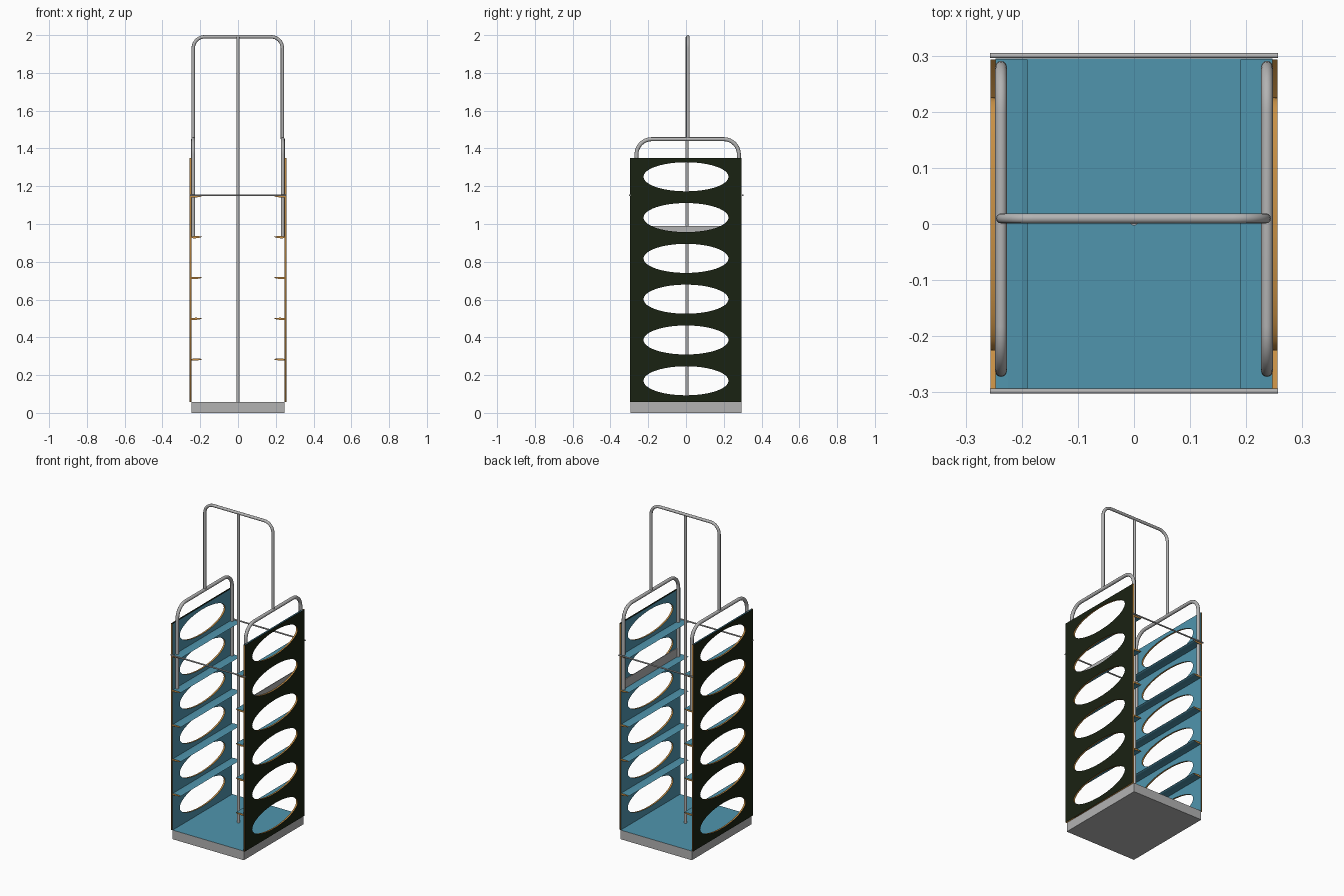
import bpy, bmesh, math
from mathutils import Matrix, Vector

if "Cube" in bpy.data.objects:
    bpy.data.objects.remove(bpy.data.objects["Cube"])


def material(name, rgb):
    m = bpy.data.materials.new(name)
    m.diffuse_color = (*rgb, 1)
    m.use_nodes = True
    m.node_tree.nodes["Principled BSDF"].inputs["Base Color"].default_value = m.diffuse_color
    return m


BLUE = material("blue", (0.08, 0.30, 0.42))
DARK = material("dark_green", (0.010, 0.016, 0.006))
WOOD = material("orange_edge", (0.58, 0.28, 0.06))
GREY = material("grey", (0.45, 0.45, 0.45))


def finish(name, bm, mats, pick=None):
    """Turn a bmesh into an object, choosing a material slot per face."""
    bm.normal_update()
    if pick:
        for f in bm.faces:
            f.material_index = pick(f)
    me = bpy.data.meshes.new(name)
    bm.to_mesh(me)
    bm.free()
    for m in mats:
        me.materials.append(m)
    ob = bpy.data.objects.new(name, me)
    bpy.context.collection.objects.link(ob)
    return ob


def box(name, lo, hi, mats, pick=None):
    bm = bmesh.new()
    lo, hi = Vector(lo), Vector(hi)
    size = hi - lo
    bmesh.ops.create_cube(bm, size=1, matrix=Matrix.Translation((lo + hi) / 2) @ Matrix.Diagonal((*size, 1)))
    return finish(name, bm, mats, pick)


def curve_to_bmesh(cu):
    ob = bpy.data.objects.new("temp", cu)
    bpy.context.collection.objects.link(ob)
    dg = bpy.context.evaluated_depsgraph_get()
    me = bpy.data.meshes.new_from_object(ob.evaluated_get(dg))
    bm = bmesh.new()
    bm.from_mesh(me)
    bpy.data.objects.remove(ob)
    bpy.data.meshes.remove(me)
    bmesh.ops.remove_doubles(bm, verts=bm.verts, dist=1e-5)
    return bm


def add_spline(cu, pts, cyclic):
    sp = cu.splines.new('POLY')
    sp.points.add(len(pts) - 1)
    for p, c in zip(sp.points, pts):
        p.co = (*c, 1)
    sp.use_cyclic_u = cyclic


def tube(name, pts, radius):
    cu = bpy.data.curves.new(name, 'CURVE')
    cu.dimensions = '3D'
    cu.bevel_depth = radius
    cu.bevel_resolution = 4
    cu.use_fill_caps = True
    add_spline(cu, pts, False)
    bm = curve_to_bmesh(cu)
    bmesh.ops.recalc_face_normals(bm, faces=bm.faces)
    for f in bm.faces:
        f.smooth = len(f.verts) == 4
    return finish(name, bm, [GREY])


def hoop(a, b, bottom, top, r):
    """Upside-down U as (along, up) points with rounded corners."""
    pts = [(a, bottom)]
    for cx, start in ((a + r, 180), (b - r, 90)):
        for i in range(9):
            t = math.radians(start - 90 * i / 8)
            pts.append((cx + r * math.cos(t), top - r + r * math.sin(t)))
    return pts + [(b, bottom)]


# Base tray with blue deck
box("base", (-0.247, -0.295, 0), (0.247, 0.295, 0.057), [GREY, BLUE],
    lambda f: int(f.normal.z > 0.5))


# Side panel with six oval cut-outs, open along the top edge
def side_panel(name, s):
    cu = bpy.data.curves.new(name, 'CURVE')
    cu.dimensions = '2D'
    cu.fill_mode = 'BOTH'
    cu.extrude = 0.005
    add_spline(cu, [(-.297, .057, 0), (.293, .057, 0), (.293, 1.35, 0), (-.297, 1.35, 0)], True)
    for k in range(6):
        z = 0.17 + 0.216 * k
        ring = [2 * math.pi * i / 48 for i in range(48)]
        add_spline(cu, [(0.225 * math.cos(t), z + 0.077 * math.sin(t), 0) for t in ring], True)
    bm = curve_to_bmesh(cu)
    bm.transform(Matrix(((0, 0, 1, s * 0.251), (1, 0, 0, 0), (0, 1, 0, 0), (0, 0, 0, 1))))
    bmesh.ops.recalc_face_normals(bm, faces=bm.faces)
    bm.normal_update()
    cap = [f for f in bm.faces if f.calc_center_median().z > 1.349 and abs(f.normal.z) > 0.9]
    bmesh.ops.delete(bm, geom=cap, context='FACES_ONLY')

    def pick(f):
        if abs(f.normal.x) < 0.5:
            return 2
        return 0 if f.calc_center_median().x * s > 0.251 else 1
    finish(name, bm, [DARK, BLUE, WOOD], pick)


# Narrow shelf, thickened near the middle and pointed at the inner lip
def shelf(name, s, z):
    prof = [(.247, .003), (.225, .005), (.20, .004), (.19, .001),
            (.20, -.003), (.225, -.007), (.247, -.006)]
    bm = bmesh.new()
    face = bm.faces.new([bm.verts.new((s * x, -0.295, z + h)) for x, h in prof])
    ext = bmesh.ops.extrude_face_region(bm, geom=[face], use_keep_orig=True)
    moved = [g for g in ext["geom"] if isinstance(g, bmesh.types.BMVert)]
    bmesh.ops.translate(bm, verts=moved, vec=(0, 0.588, 0))
    bmesh.ops.recalc_face_normals(bm, faces=bm.faces)
    finish(name, bm, [BLUE, WOOD], lambda f: int(abs(f.normal.y) > 0.5))


for side, s in (("left", -1), ("right", 1)):
    side_panel(side + "_panel", s)
    for k in range(5):
        shelf(f"{side}_shelf_{k + 1}", s, 0.283 + 0.216 * k)
    # Rail above each panel
    tube(side + "_handrail", [(s * 0.237, u, z) for u, z in hoop(-0.262, 0.28, 0.93, 1.449, 0.08)], 0.0105)

# Low plate behind the second cut-out from the top on the right side
box("right_backing_plate", (0.238, -0.262, 0.93), (0.242, 0.28, 0.99), [GREY])

# Tall carrying hoop and central pole
tube("top_hoop", [(u, 0.01, z) for u, z in hoop(-0.237, 0.235, 1.449, 1.991, 0.06)], 0.009)
tube("centre_pole", [(0, 0.005, 0.057), (0, 0.005, 1.991)], 0.008)

# Thin cross rods at front and back
for name, y in (("front_rod", -0.298), ("back_rod", 0.3)):
    tube(name, [(-0.257, y, 1.152), (0.257, y, 1.152)], 0.0045)
